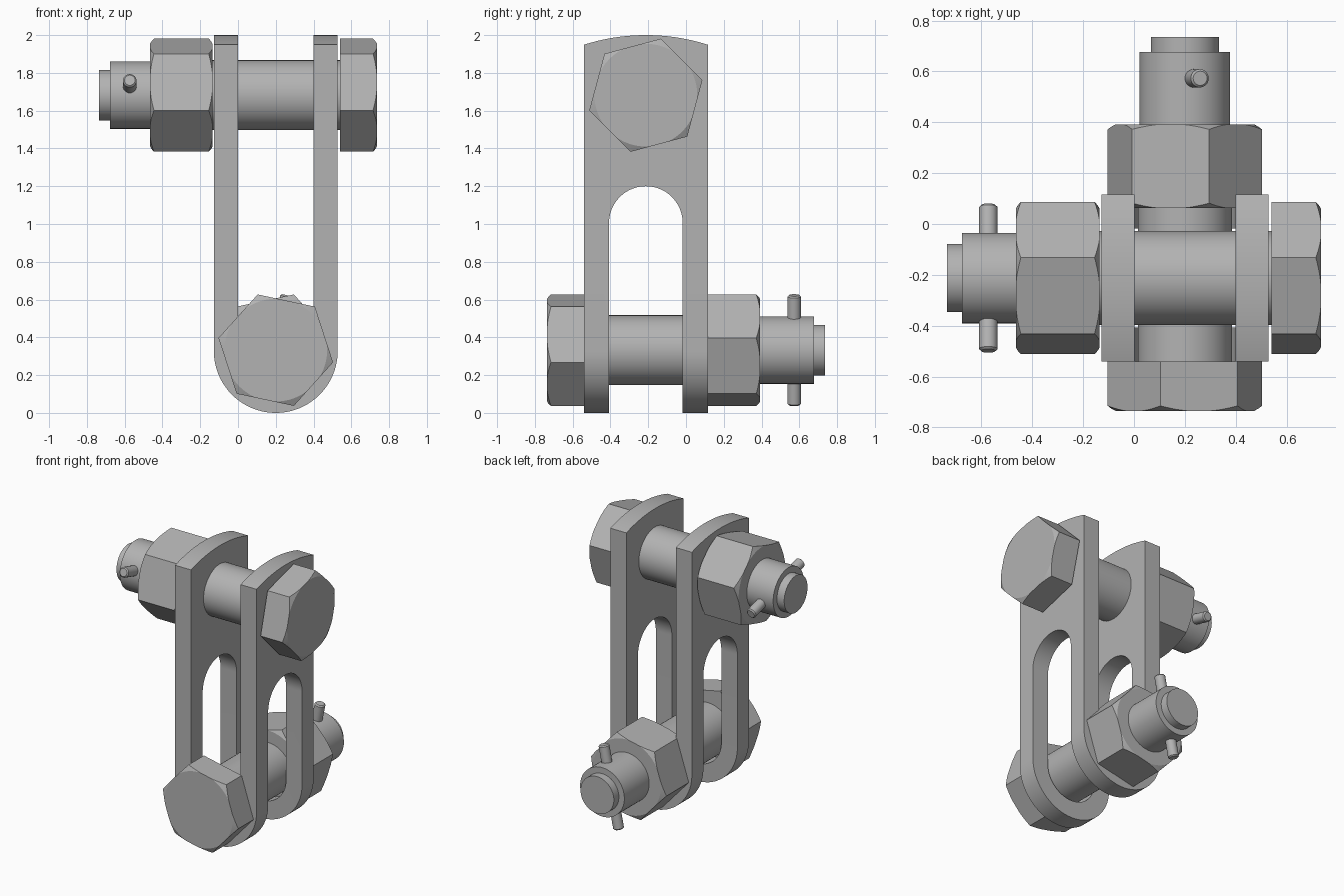
import bpy, bmesh, math
from mathutils import Vector

cube = bpy.data.objects.get("Cube")
if cube:
    bpy.data.objects.remove(cube, do_unlink=True)

steel = bpy.data.materials.new("grey_steel")
steel.use_nodes = True
GREY = (0.45, 0.45, 0.45, 1)
steel.diffuse_color = GREY
steel.node_tree.nodes["Principled BSDF"].inputs["Base Color"].default_value = GREY

CX, CY = 0.2, -0.2125          # strap centre
HALF, THICK = 0.328, 0.129     # strap half width and thickness
TOP_Z, LOW_Z = 1.682, 0.332    # bolt heights


def finish(bm, name):
    bmesh.ops.recalc_face_normals(bm, faces=bm.faces)
    mesh = bpy.data.meshes.new(name)
    bm.to_mesh(mesh)
    bm.free()
    mesh.materials.append(steel)
    obj = bpy.data.objects.new(name, mesh)
    bpy.context.collection.objects.link(obj)
    return obj


def activate(obj):
    bpy.ops.object.select_all(action='DESELECT')
    obj.select_set(True)
    bpy.context.view_layer.objects.active = obj


def smooth(obj):
    activate(obj)
    bpy.ops.object.shade_smooth_by_angle(angle=math.radians(25))


def intersect(obj, cutter):
    cutter.hide_render = True
    mod = obj.modifiers.new("shape", 'BOOLEAN')
    mod.operation, mod.solver, mod.object = 'INTERSECT', 'EXACT', cutter
    activate(obj)
    bpy.ops.object.modifier_apply(modifier=mod.name)
    bpy.data.objects.remove(cutter, do_unlink=True)


def lathe(name, rings, place, sides=64, phase=0.0):
    """Capped stack of (radius, distance) rings, moved into the world by place."""
    bm = bmesh.new()
    loops = []
    for r, a in rings:
        angles = [phase + math.tau * i / sides for i in range(sides)]
        loops.append([bm.verts.new(place(r * math.cos(t), r * math.sin(t), a)) for t in angles])
    for lo, hi in zip(loops, loops[1:]):
        for i in range(sides):
            j = (i + 1) % sides
            bm.faces.new((lo[i], lo[j], hi[j], hi[i]))
    bm.faces.new(loops[0])
    bm.faces.new(loops[-1])
    return finish(bm, name)


def prism(name, outline, place, start, end):
    bm = bmesh.new()
    face = bm.faces.new([bm.verts.new(place(p, q, start)) for p, q in outline])
    ext = bmesh.ops.extrude_face_region(bm, geom=[face])
    shift = Vector(place(0, 0, end)) - Vector(place(0, 0, start))
    verts = [v for v in ext["geom"] if isinstance(v, bmesh.types.BMVert)]
    bmesh.ops.translate(bm, verts=verts, vec=shift)
    return finish(bm, name)


def arc(cx, cz, r, a0, a1, n=40):
    steps = [math.radians(a0 + (a1 - a0) * i / n) for i in range(n + 1)]
    return [(cx + r * math.cos(t), cz + r * math.sin(t)) for t in steps]


# U-bent strap: bent profile crossed with its slotted, crowned side outline
inner = HALF - THICK
bend = [(CX - HALF, 2.1)] + arc(CX, HALF, HALF, 180, 360) + [(CX + HALF, 2.1), (CX + inner, 2.1)]
bend += arc(CX, HALF, inner, 360, 180) + [(CX - inner, 2.1)]
strap = prism("slotted_strap", bend, lambda p, q, a: (p, a, q), CY - HALF - 0.1, CY + HALF + 0.1)

crown_r, slot_r = 1.08, 0.195
swing = math.degrees(math.asin(HALF / crown_r))
side = [(CY + HALF, -0.1)] + arc(CY, 2 - crown_r, crown_r, 90 - swing, 90 + swing)
side += [(CY - HALF, -0.1), (CY - slot_r, -0.1)]
side += arc(CY, 1.005, slot_r, 180, 0) + [(CY + slot_r, -0.1)]
intersect(strap, prism("side_outline", side, lambda p, q, a: (a, p, q), -0.5, 0.9))
smooth(strap)


def chamfered_hex(name, place, start, end, phase, both):
    """Hexagon with corners turned off by a cone at the end, or at both ends."""
    near, far = (start, end) if both else (end, start)
    hexagon = lathe(name, [(0.31, start), (0.31, end)], place, 6, phase)
    narrow, wide, over, run = 0.253, 0.329, 0.01, 0.03
    if both:
        rings = [(narrow, start - over), (wide, start + run), (wide, end - run), (narrow, end + over)]
    else:
        rings = [(narrow, start - over), (wide, start + run), (wide, end + over)]
    intersect(hexagon, lathe("cone", rings, place, 96))
    smooth(hexagon)


def bolt(prefix, place, nut_start, head_phase, nut_phase, pin_axis):
    """Bolt with head, nut, stepped end and cross pin."""
    nut_end = nut_start + 0.33
    chamfered_hex(prefix + "_bolt_head", place, -0.735, -0.54, math.radians(head_phase), False)
    chamfered_hex(prefix + "_nut", place, nut_start, nut_end, math.radians(nut_phase), True)
    smooth(lathe(prefix + "_bolt_shank", [(0.185, -0.55), (0.185, nut_start + 0.05)], place))
    end = [(0.178, nut_start), (0.178, 0.677), (0.134, 0.677), (0.134, 0.735)]
    smooth(lathe(prefix + "_bolt_end", end, place))
    # cross pin, slightly tilted
    centre = Vector(place(0, 0, 0.573))
    turn = (Vector(place(*pin_axis, 0.573)) - centre).to_track_quat('Z', 'Y')
    pin = [(0.028, -0.297), (0.036, -0.289), (0.036, 0.289), (0.028, 0.297)]
    smooth(lathe(prefix + "_cross_pin", pin, lambda p, q, a: centre + turn @ Vector((p, q, a)), 32))


# Upper bolt runs across, lower bolt runs front to back
bolt("upper", lambda p, q, a: (-a, CY + p, TOP_Z + q), 0.135, 15, 15, (-0.29, 0.08))
bolt("lower", lambda p, q, a: (CX + p, a, LOW_Z + q), 0.062, -12, 12, (0.06, 0.29))
